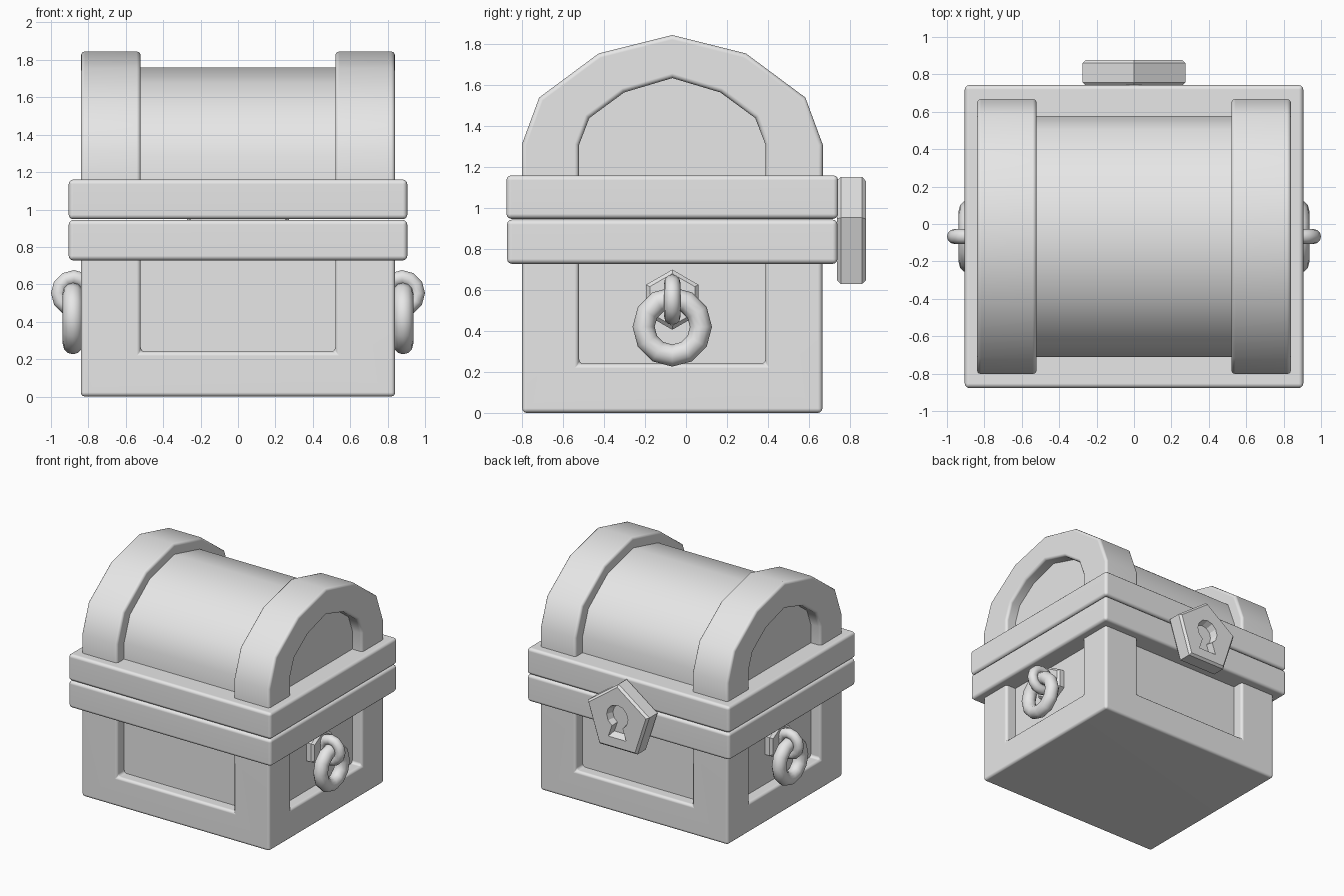
import bpy, bmesh, math
from mathutils import Vector

if "Cube" in bpy.data.objects:
    bpy.data.objects.remove(bpy.data.objects["Cube"], do_unlink=True)

GREY = (0.8, 0.8, 0.8, 1)
grey = bpy.data.materials.new("plain_grey")
grey.use_nodes = True
grey.diffuse_color = GREY
grey.node_tree.nodes["Principled BSDF"].inputs["Base Color"].default_value = GREY

MID_Y = -0.067          # depth centre of the chest
PANEL = 0.09            # recess depth of the panels


def finish(name, bm, bevel=0, smooth=True, mirror=False):
    """Round the hard edges, then turn the bmesh into an object."""
    bmesh.ops.recalc_face_normals(bm, faces=bm.faces)
    if bevel:
        hard = [e for e in bm.edges if e.calc_face_angle(0) > math.radians(40)]
        bmesh.ops.bevel(bm, geom=hard, offset=bevel, segments=3, profile=0.5,
                        affect='EDGES', clamp_overlap=True)
    mesh = bpy.data.meshes.new(name)
    bm.to_mesh(mesh)
    bm.free()
    obj = bpy.data.objects.new(name, mesh)
    bpy.context.collection.objects.link(obj)
    mesh.materials.append(grey)
    if smooth:
        shade(obj)
    if mirror:
        obj.modifiers.new("Mirror", 'MIRROR')
    if bevel:
        obj.modifiers.new("Weighted", 'WEIGHTED_NORMAL').keep_sharp = True
    return obj


def shade(obj):
    bpy.ops.object.select_all(action='DESELECT')
    obj.select_set(True)
    bpy.context.view_layer.objects.active = obj
    bpy.ops.object.shade_smooth_by_angle(angle=math.radians(40))


def loft(bm, loops, caps=(True, True)):
    """Skin matching loops of points; optionally close the ends."""
    rings = [[bm.verts.new(p) for p in loop] for loop in loops]
    for a, b in zip(rings, rings[1:]):
        for i in range(len(a)):
            j = (i + 1) % len(a)
            bm.faces.new((a[i], a[j], b[j], b[i]))
    for ring, cap in zip((rings[0], rings[-1]), caps):
        if cap:
            bm.faces.new(ring)
    return rings


def prism(name, profile, x0, x1, **options):
    """Extrude a (y, z) profile along x."""
    bm = bmesh.new()
    loft(bm, [[(x, y, z) for y, z in profile] for x in (x0, x1)])
    return finish(name, bm, **options)


def box(name, half_x, half_y, z0, z1, bevel=0):
    y0, y1 = MID_Y - half_y, MID_Y + half_y
    return prism(name, [(y0, z0), (y1, z0), (y1, z1), (y0, z1)],
                 -half_x, half_x, bevel=bevel)


def polygon(sides, radius):
    """Regular polygon with a point at the top."""
    return [(radius * math.sin(math.tau * i / sides),
             radius * math.cos(math.tau * i / sides)) for i in range(sides)]


def arch(half):
    """Full arch from its right half, listed from foot to crown."""
    right = [(MID_Y + y, z) for y, z in half]
    left = [(MID_Y - y, z) for y, z in reversed(half[:-1])]
    return right + left


# Lower chest: recessed core inside a frame of base and corner posts
HX, HY = 0.84, 0.733
box("body_panels", HX - PANEL, HY - PANEL, 0.1, 0.8)
bm = bmesh.new()
xs = (-HX, -0.52, 0.52, HX)
ys = [MID_Y + y for y in (-HY, -0.455, 0.455, HY)]
grid = [[bm.verts.new((x, y, 0)) for x in xs] for y in ys]
cells = [bm.faces.new((grid[j][i], grid[j][i + 1], grid[j + 1][i + 1], grid[j + 1][i]))
         for j in range(3) for i in range(3)]
up = bmesh.ops.extrude_face_region(bm, geom=cells, use_keep_orig=True)["geom"]
bmesh.ops.translate(bm, vec=(0, 0, 0.24),
                    verts=[g for g in up if isinstance(g, bmesh.types.BMVert)])
tops = [g for g in up if isinstance(g, bmesh.types.BMFace)]
corners = []
for f in tops:
    c = f.calc_center_median()
    if abs(c.x) > 0.52 and abs(c.y - MID_Y) > 0.455:
        corners.append(f)
posts = bmesh.ops.extrude_discrete_faces(bm, faces=corners)["faces"]
bmesh.ops.translate(bm, vec=(0, 0, 0.52), verts=[v for f in posts for v in f.verts])
bmesh.ops.recalc_face_normals(bm, faces=bm.faces)
bmesh.ops.dissolve_limit(bm, angle_limit=0.01, verts=bm.verts, edges=bm.edges)
finish("body_frame", bm, bevel=0.022)

# Rims where the lid meets the body
box("body_rim", 0.905, 0.807, 0.728, 0.944, bevel=0.024)
box("lid_rim", 0.905, 0.81, 0.948, 1.16, bevel=0.024)

# Lid: barrel with a raised arch at each end
outer = arch([(0.735, 1.1), (0.735, 1.31), (0.65, 1.54), (0.36, 1.755), (0, 1.845)])
barrel = arch([(0.645, 1.1), (0.645, 1.29), (0.57, 1.49), (0.32, 1.68), (0, 1.76)])
inner = arch([(0.455, 1.1), (0.455, 1.31), (0.405, 1.44), (0.235, 1.565), (0, 1.635)])
prism("lid_barrel", barrel, PANEL - HX, HX - PANEL)
prism("lid_arches", outer + inner[::-1], 0.52, HX, bevel=0.022, mirror=True)

# Handle mounts: chamfered hexagon plates on the side panels
bm = bmesh.new()
loft(bm, [[(x, MID_Y + u, 0.553 + v) for u, v in polygon(6, r)]
          for x, r in ((0.74, 0.147), (0.79, 0.147), (0.81, 0.127))])
finish("handle_mounts", bm, smooth=False, mirror=True)

# Handle links: a small upright link carrying a larger hanging ring
for side, word in ((1, "left"), (-1, "right")):
    for part, x, z, major, minor, turn in (
            ("link", 0.877, 0.553, 0.083, 0.04, (math.pi / 2, 0, 0)),
            ("ring", 0.883, 0.42, 0.14, 0.054, (0, math.pi / 2, 0))):
        bpy.ops.mesh.primitive_torus_add(
            location=(side * x, MID_Y, z), rotation=turn, major_radius=major,
            minor_radius=minor, major_segments=12, minor_segments=12)
        obj = bpy.context.object
        obj.name = f"{word}_handle_{part}"
        obj.data.materials.append(grey)
        shade(obj)

# Lock: chamfered pentagon with a sunken keyhole
LOCK_Z, BACK, FRONT, CHAMFER = 0.864, 0.738, 0.878, 0.018
bm = bmesh.new()
rings = loft(bm, [[(u, y, LOCK_Z + v) for u, v in polygon(5, r)]
                  for y, r in ((BACK, 0.269), (BACK + CHAMFER, 0.289),
                               (FRONT - CHAMFER, 0.289), (FRONT, 0.269))],
             caps=(True, False))
hole = [(0.095 * math.sin(a), 0.03 + 0.095 * math.cos(a))
        for a in (math.radians(-150 + 30 * i) for i in range(11))]
hole += [(0.08, -0.145), (-0.08, -0.145)]
sunk = loft(bm, [[(u * s, y, LOCK_Z + v * s) for u, v in hole]
                 for y, s in ((FRONT, 1), (FRONT - 0.06, 0.85))],
            caps=(False, True))
rim = []
for ring in (rings[-1], sunk[0]):
    rim += [bm.edges.get((a, b)) for a, b in zip(ring, ring[1:] + ring[:1])]
bmesh.ops.triangle_fill(bm, edges=rim, use_beauty=True, normal=Vector((0, 1, 0)))
finish("lock", bm, smooth=False)
